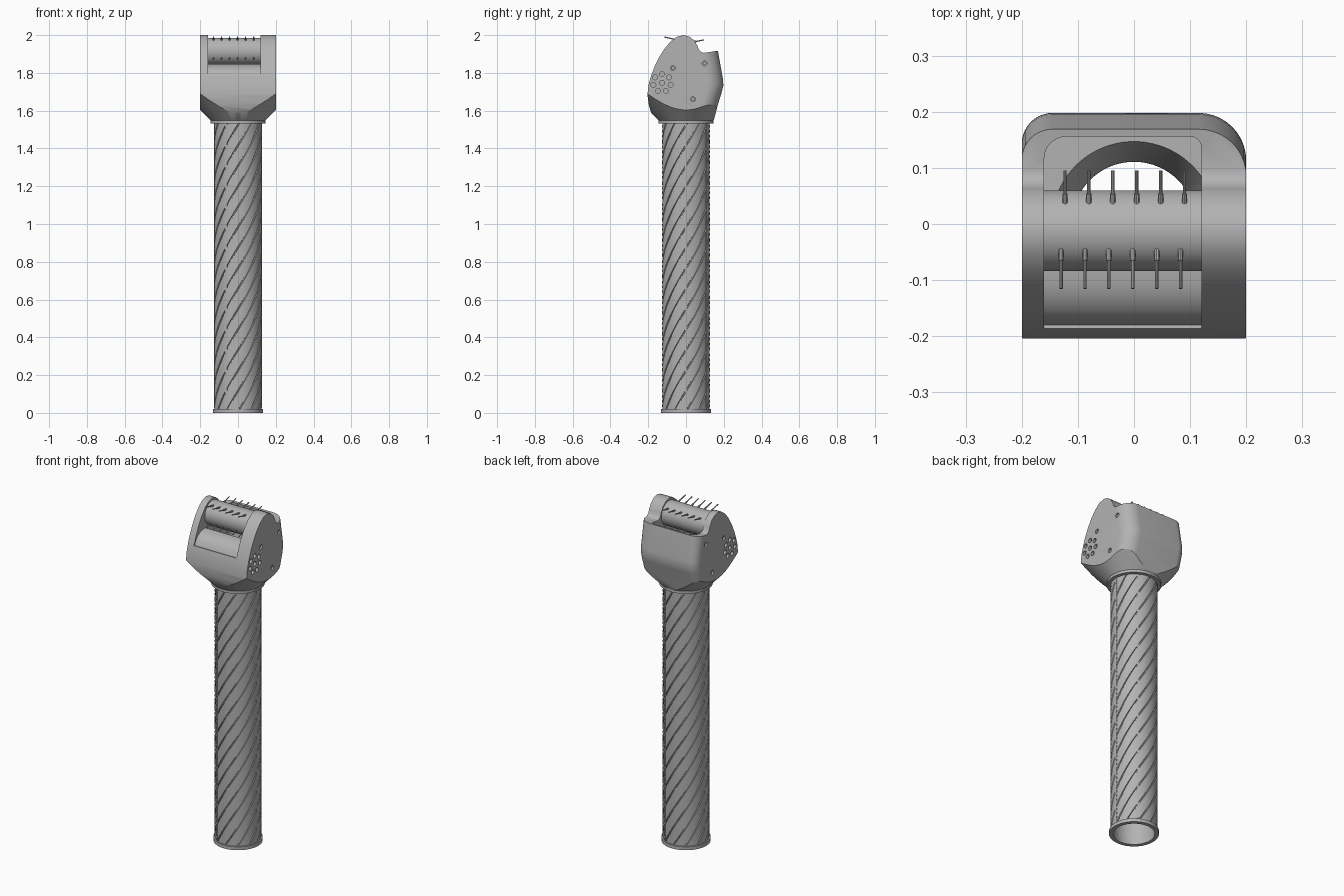
import bpy, bmesh, math
from mathutils import Vector, Matrix

if "Cube" in bpy.data.objects:
    bpy.data.objects.remove(bpy.data.objects["Cube"], do_unlink=True)

grey = bpy.data.materials.new("mid_grey")
grey.use_nodes = True
grey.diffuse_color = (0.45, 0.45, 0.45, 1)
grey.node_tree.nodes["Principled BSDF"].inputs["Base Color"].default_value = grey.diffuse_color


def finish(name, bm):
    bmesh.ops.recalc_face_normals(bm, faces=bm.faces)
    mesh = bpy.data.meshes.new(name)
    bm.to_mesh(mesh)
    bm.free()
    obj = bpy.data.objects.new(name, mesh)
    bpy.context.collection.objects.link(obj)
    mesh.materials.append(grey)
    return obj


def loft(name, rings, closed=False):
    """Skin a list of equal rings, capped unless the list closes on itself."""
    bm = bmesh.new()
    rows = [[bm.verts.new(p) for p in ring] for ring in rings]
    n = len(rows[0])
    pairs = list(zip(rows, rows[1:])) + ([(rows[-1], rows[0])] if closed else [])
    for a, b in pairs:
        for i in range(n):
            j = (i + 1) % n
            bm.faces.new((a[i], a[j], b[j], b[i]))
    if not closed:
        bm.faces.new(rows[0])
        bm.faces.new(rows[-1])
    return finish(name, bm)


def circle(r, z, n=96):
    return [(r * math.cos(math.tau * i / n), r * math.sin(math.tau * i / n), z) for i in range(n)]


def prism(name, profile, x0, x1):
    return loft(name, [[(x, y, z) for y, z in profile] for x in (x0, x1)])


def plan(x0, x1, front, rear, r_left, r_right, z, steps=10):
    """Rectangle in plan with rounded rear corners."""
    pts = [(x0, front, z), (x1, front, z)]
    for r, cx, start in ((r_right, x1 - r_right, 0), (r_left, x0 + r_left, 90)):
        for i in range(steps + 1):
            a = math.radians(start + 90 * i / steps)
            pts.append((cx + r * math.cos(a), rear - r + r * math.sin(a), z))
    return pts


def add_rod(bm, start, end, r, sides=16):
    start, end = Vector(start), Vector(end)
    d = end - start
    turn = d.to_track_quat('Z', 'Y').to_matrix().to_4x4()
    bmesh.ops.create_cone(bm, cap_ends=True, segments=sides, radius1=r, radius2=r,
                          depth=d.length, matrix=Matrix.Translation((start + end) / 2) @ turn)


def boolean(obj, cutter, operation):
    mod = obj.modifiers.new("cut", 'BOOLEAN')
    mod.operation, mod.solver, mod.object = operation, 'EXACT', cutter
    bpy.ops.object.select_all(action='DESELECT')
    bpy.context.view_layer.objects.active = obj
    obj.select_set(True)
    bpy.ops.object.modifier_apply(modifier=mod.name)
    bpy.data.objects.remove(cutter, do_unlink=True)


def smooth(obj, angle=32):
    bpy.ops.object.select_all(action='DESELECT')
    bpy.context.view_layer.objects.active = obj
    obj.select_set(True)
    bpy.ops.object.shade_smooth_by_angle(angle=math.radians(angle))


# Hollow handle with twisted grooves
GROOVES, PITCH, LOW, HIGH, STEPS = 12, 1.3, 0.01, 1.545, 56
SLOT = [(0, 0), (0.22, 0), (0.44, 0), (0.66, 0), (0.86, 0), (0.89, 1), (0.97, 1)]


def twisted_ring(r, depth, z):
    ring = []
    for g in range(GROOVES):
        for part, cut in SLOT:
            a = math.tau * ((g + part) / GROOVES + z / PITCH)
            ring.append(((r - depth * cut) * math.cos(a), (r - depth * cut) * math.sin(a), z))
    return ring


levels = [LOW + (HIGH - LOW) * i / STEPS for i in range(STEPS + 1)]
outer = [twisted_ring(0.126, 0.006, z) for z in levels]
inner = [twisted_ring(0.111, 0, z) for z in reversed(levels)]
smooth(loft("handle", outer + inner, closed=True))

# Straight seams along the handle
bm = bmesh.new()
for angle in (0, 60, 180, 240):
    spin = Matrix.Rotation(math.radians(angle), 4, 'Z')
    bmesh.ops.create_cube(bm, size=1, matrix=spin @ Matrix.Translation((0.122, 0, 0.78))
                          @ Matrix.Diagonal((0.011, 0.012, 1.51, 1)))
finish("handle_seams", bm)

# Collars at both ends
for name, r, z0, z1 in (("bottom_collar", 0.133, 0, 0.02), ("top_collar", 0.145, 1.533, 1.55)):
    smooth(loft(name, [circle(0.111, z0), circle(r, z0), circle(r, z1), circle(0.111, z1)], True))

# Head: rounded body, trimmed by side outline and by the cone above the handle
head = loft("head", [plan(-0.2, 0.2, -0.3, rear, 0.055, 0.085, z) for rear, z in
                     ((0.14, 1.52), (0.168, 1.63), (0.19, 1.70), (0.198, 1.735), (0.195, 1.77), (0.165, 1.94), (0.14, 2.1))])
outline = [(-0.14, 1.545), (-0.165, 1.562), (-0.185, 1.59), (-0.198, 1.635), (-0.204, 1.685), (-0.199, 1.735),
           (-0.185, 1.785), (-0.167, 1.832), (-0.144, 1.88), (-0.115, 1.927), (-0.082, 1.966),
           (-0.048, 1.991), (-0.013, 2.0), (0.018, 1.992), (0.043, 1.972), (0.06, 1.945),
           (0.069, 1.921), (0.08, 1.91), (0.095, 1.906), (0.167, 1.917), (0.3, 1.937), (0.3, 1.545)]
boolean(head, prism("outline_cutter", outline, -0.3, 0.3), 'INTERSECT')
boolean(head, loft("cone_cutter", [circle(0.14, 1.544), circle(0.74, 2.144)]), 'INTERSECT')

# Open cavity behind a curved front lip
cavity = prism("cavity_cutter",
               [(-0.15, 1.65), (-0.165, 1.74), (-0.14, 1.79), (-0.08, 1.825), (-0.08, 1.848), (-0.105, 1.846),
                (-0.13, 1.838), (-0.152, 1.824), (-0.168, 1.806), (-0.18, 1.78), (-0.25, 1.79),
                (-0.25, 2.1), (0.3, 2.1), (0.3, 1.65)], -0.3, 0.3)
boolean(cavity, loft("cavity_plan", [plan(-0.16, 0.12, -0.4, rear, 0.04, 0.02, z) for rear, z in
                                     ((0.145, 1.6), (0.183, 1.735), (0.152, 1.94), (0.127, 2.2))]), 'INTERSECT')
boolean(head, cavity, 'DIFFERENCE')
boolean(head, loft("throat_cutter", [circle(0.111, 1.53), circle(0.111, 1.56), circle(0.155, 1.67)]), 'DIFFERENCE')

# Vent holes and screw recesses on both cheeks
vents = [(-0.127, 1.747)] + [(-0.127 + 0.047 * math.sin(math.tau * i / 7),
                              1.747 + 0.047 * math.cos(math.tau * i / 7)) for i in range(7)]
screws = [(-0.07, 1.825), (0.098, 1.85), (0.037, 1.66)]
holes, plugs = bmesh.new(), bmesh.new()
for side in (-1, 1):
    for y, z in vents + screws:
        add_rod(holes, (side * 0.178, y, z), (side * 0.23, y, z), 0.013, 20)
    for y, z in screws:
        add_rod(plugs, (side * 0.175, y, z), (side * 0.192, y, z), 0.0095, 20)
boolean(head, finish("hole_cutter", holes), 'DIFFERENCE')
smooth(head)
smooth(finish("screws", plugs))

# Roller across the opening
bm = bmesh.new()
add_rod(bm, (-0.165, -0.012, 1.914), (0.125, -0.012, 1.914), 0.072, 64)
smooth(finish("roller", bm))

# Rows of pins: x of first pin, base and tip in side view
rows = [(-0.123, (0.036, 1.963), (0.095, 1.975)),
        (-0.13, (-0.044, 1.974), (-0.115, 1.99)),
        (-0.13, (-0.06, 1.885), (-0.108, 1.87)),
        (-0.123, (0.035, 1.875), (0.085, 1.866))]
bm = bmesh.new()
for x0, base, tip in rows:
    for i in range(6):
        a, b = Vector((x0 + 0.0426 * i, *base)), Vector((x0 + 0.0426 * i, *tip))
        add_rod(bm, a, b, 0.0032, 10)
        add_rod(bm, a, a.lerp(b, 0.3), 0.005, 10)
smooth(finish("roller_pins", bm))
